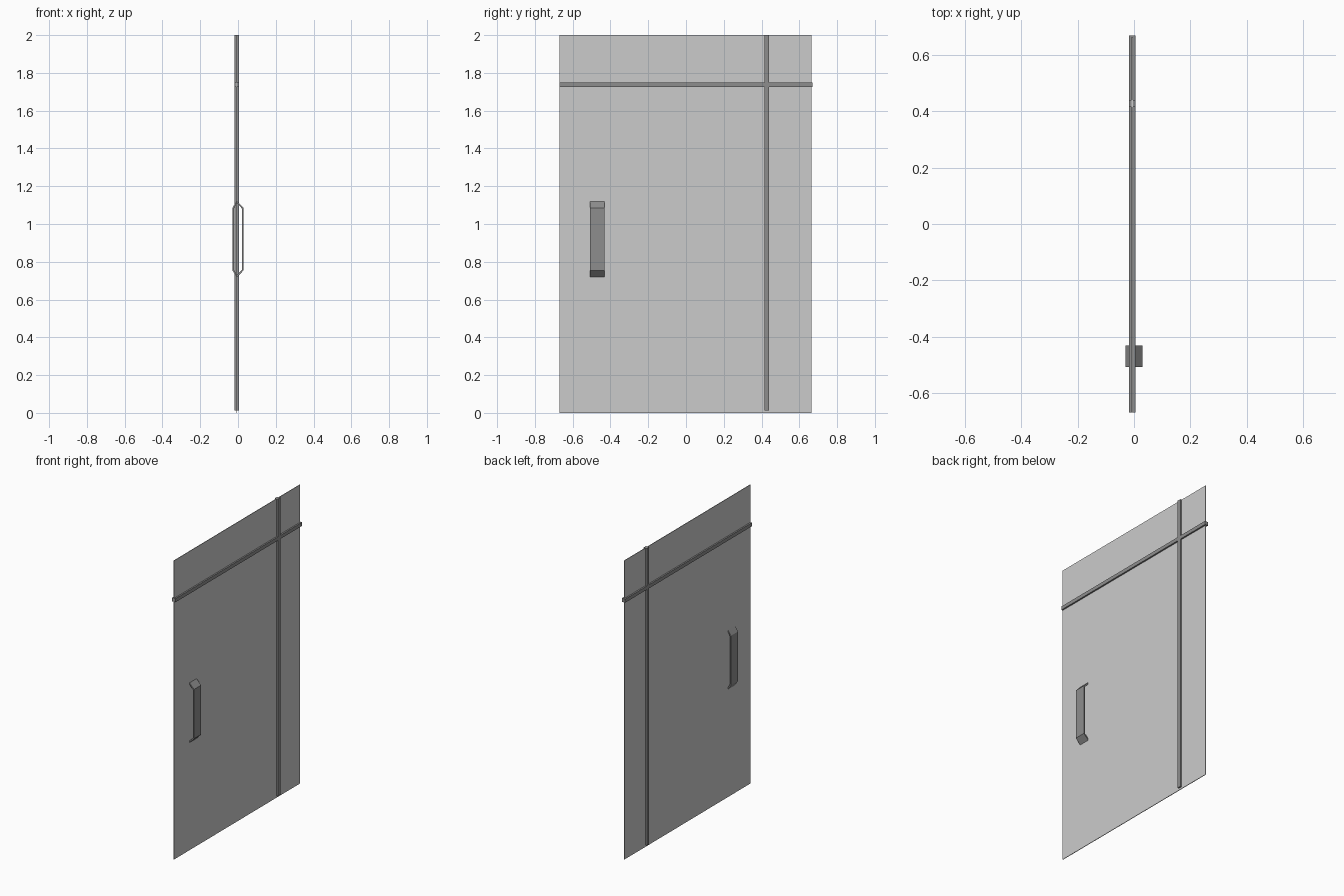
import bpy, bmesh

if "Cube" in bpy.data.objects:
    bpy.data.objects.remove(bpy.data.objects["Cube"])

metal = bpy.data.materials.new("dark_grey_metal")
metal.diffuse_color = (0.27, 0.27, 0.27, 1)
metal.use_nodes = True
metal.node_tree.nodes["Principled BSDF"].inputs["Base Color"].default_value = metal.diffuse_color
PX = -0.006  # x of the panel's centre plane


def finish(name, bm, mat=None):
    bmesh.ops.recalc_face_normals(bm, faces=bm.faces)
    mesh = bpy.data.meshes.new(name)
    bm.to_mesh(mesh)
    bm.free()
    ob = bpy.data.objects.new(name, mesh)
    bpy.context.collection.objects.link(ob)
    if mat:
        mesh.materials.append(mat)
    return ob


def box(name, lo, hi, mat=None):
    bm = bmesh.new()
    bmesh.ops.create_cube(bm, size=1)
    for v in bm.verts:
        v.co = [(a + b) / 2 + c * (b - a) for a, b, c in zip(lo, hi, v.co)]
    return finish(name, bm, mat)


def handle(name, side):
    # bent flat strip: outer then inner outline (offset from panel, z)
    profile = [(0, 1.12), (0.03, 1.085), (0.03, 0.755), (0, 0.72),
               (0, 0.732), (0.022, 0.759), (0.022, 1.081), (0, 1.108)]
    bm = bmesh.new()
    rings = [[bm.verts.new((x * side, y, z)) for x, z in profile]
             for y in (-0.507, -0.432)]
    n = len(profile)
    for i in range(n):
        j = (i + 1) % n
        bm.faces.new((rings[0][i], rings[0][j], rings[1][j], rings[1][i]))
    # end caps, one quad per strip segment
    for r in rings:
        for i in range(3):
            bm.faces.new((r[i], r[i + 1], r[n - 2 - i], r[n - 1 - i]))
    ob = finish(name, bm, metal)
    # seat the strip ends on the panel
    for v in ob.data.vertices:
        if abs(v.co.x) < 1e-5:
            v.co.x = PX + side * 0.002


# glass sheet
box("door_panel", (PX - 0.002, -0.67, 0), (PX + 0.002, 0.664, 2))

# divider bars wrapping both faces of the sheet
W = 0.012
box("vertical_bar", (PX - W, 0.415, 0.012), (PX + W, 0.44, 2), metal)
box("horizontal_bar", (PX - W, -0.67, 1.724), (PX + W, 0.67, 1.748), metal)

# pull handles on both faces
handle("right_handle", 1)
handle("left_handle", -1)
